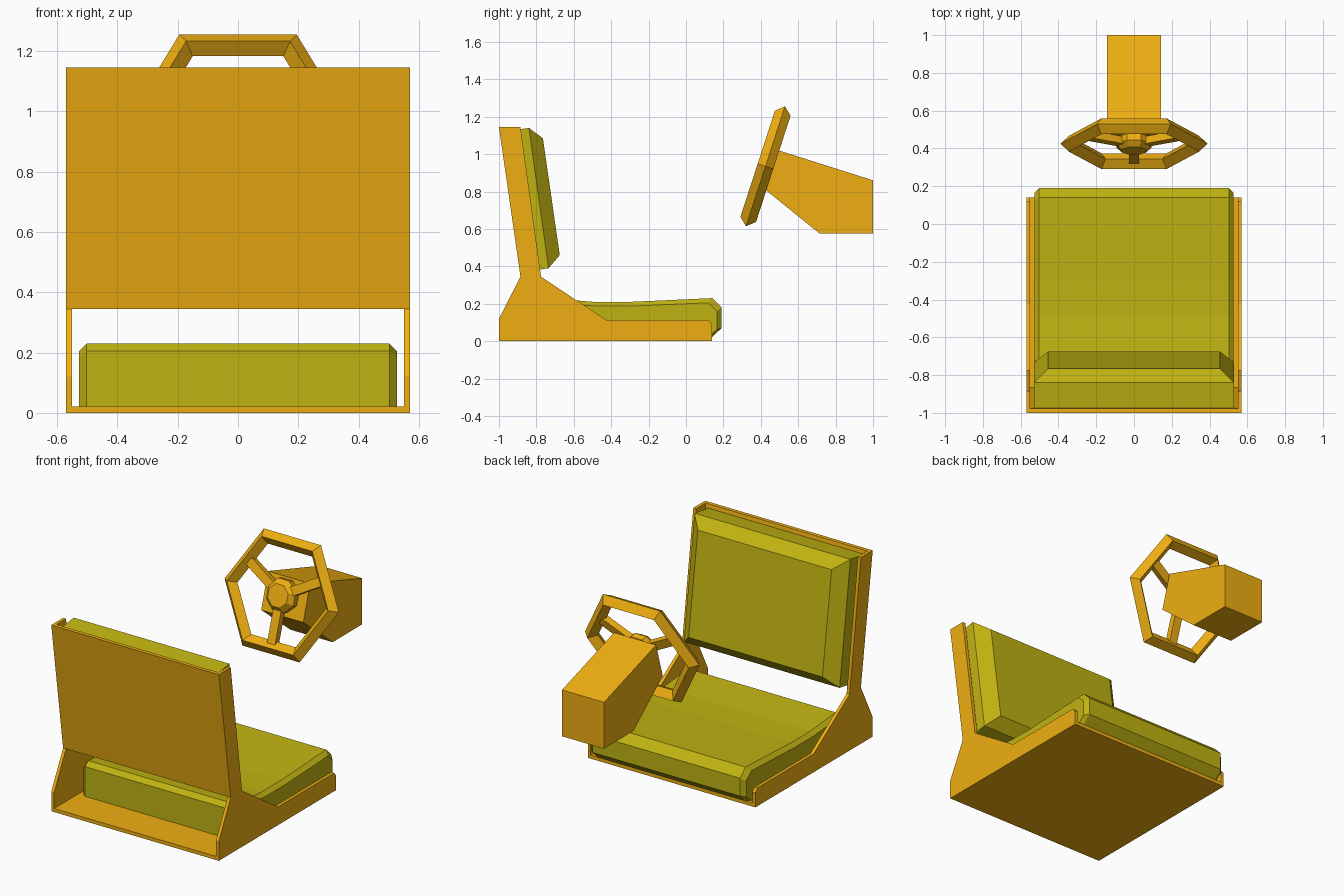
import bpy, bmesh
from math import radians, cos, sin
from mathutils import Matrix

if "Cube" in bpy.data.objects:
    bpy.data.objects.remove(bpy.data.objects["Cube"])


def material(name, color):
    m = bpy.data.materials.new(name)
    m.diffuse_color = (*color, 1)
    m.use_nodes = True
    m.node_tree.nodes["Principled BSDF"].inputs["Base Color"].default_value = m.diffuse_color
    return m


ORANGE = material("orange_paint", (0.87, 0.43, 0.006))
OLIVE = material("olive_padding", (0.53, 0.45, 0.006))


def finish(name, bm, mat, matrix=None):
    bmesh.ops.recalc_face_normals(bm, faces=bm.faces)
    me = bpy.data.meshes.new(name)
    bm.to_mesh(me)
    bm.free()
    me.materials.append(mat)
    ob = bpy.data.objects.new(name, me)
    bpy.context.collection.objects.link(ob)
    if matrix is not None:
        ob.matrix_world = matrix
    return ob


def loft(name, rings, mat, matrix=None):
    """Skin a list of equal-length rings and cap both ends."""
    bm = bmesh.new()
    vs = [[bm.verts.new(p) for p in r] for r in rings]
    n = len(rings[0])
    for a, b in zip(vs, vs[1:]):
        for i in range(n):
            j = (i + 1) % n
            bm.faces.new((a[i], a[j], b[j], b[i]))
    bm.faces.new(vs[0])
    bm.faces.new(vs[-1])
    return finish(name, bm, mat, matrix)


def prism(name, profile, x0, x1, mat):
    """Extrude a (y, z) profile along x."""
    return loft(name, [[(x, y, z) for y, z in profile] for x in (x0, x1)], mat)


# Seat frame: two side panels, floor and back panel
side = [(-1, 0), (0.14, 0), (0.14, 0.09), (0.12, 0.112), (-0.425, 0.112),
        (-0.775, 0.345), (-0.885, 1.145), (-1, 1.145), (-0.885, 0.345), (-1, 0.12)]
prism("side_panel_right", side, 0.55, 0.57, ORANGE)
prism("side_panel_left", side, -0.57, -0.55, ORANGE)
prism("frame_floor", [(-1, 0), (0.14, 0), (0.14, 0.022), (-1, 0.022)], -0.55, 0.55, ORANGE)
prism("frame_back", [(-0.885, 0.345), (-1, 1.145), (-0.977, 1.145), (-0.862, 0.345)],
      -0.55, 0.55, ORANGE)

# Seat cushion: dished profile with bevelled ends
seat = [(0.14, 0.022), (0.19, 0.07), (0.19, 0.18), (0.14, 0.23), (-0.3, 0.21),
        (-0.49, 0.21), (-0.74, 0.23), (-0.77, 0.205), (-0.77, 0.022)]
inset = [(-0.29 + (y + 0.29) * 0.95, 0.022 + (z - 0.022) * 0.88) for y, z in seat]
loft("seat_cushion", [[(x, y, z) for y, z in p] for x, p in
                      ((-0.527, inset), (-0.502, seat), (0.502, seat), (0.527, inset))], OLIVE)

# Backrest cushion: leaning slab with bevelled front
slab = [(0.53, (-0.866, 0.37), (-0.976, 1.12)),
        (0.53, (-0.735, 0.39), (-0.84, 1.14)),
        (0.455, (-0.675, 0.46), (-0.765, 1.085))]
loft("backrest_cushion", [[(-x, *lo), (x, *lo), (x, *hi), (-x, *hi)] for x, lo, hi in slab], OLIVE)

# Steering column housing
prism("steering_column", [(1, 0.575), (1, 0.86), (0.495, 1.02), (0.43, 0.805), (0.715, 0.575)],
      -0.143, 0.143, ORANGE)

# Six-sided steering wheel rim with diamond section
tilt = Matrix.Translation((0, 0.425, 0.935)) @ Matrix.Rotation(radians(72), 4, 'X')
bpy.ops.mesh.primitive_torus_add(major_segments=6, minor_segments=4,
                                 major_radius=0.345, minor_radius=0.044)
rim = bpy.context.object
rim.name = "wheel_rim"
rim.data.materials.append(ORANGE)
for p in rim.data.polygons:
    p.use_smooth = False
rim.matrix_world = tilt

# Hub tapering towards the driver
loft("wheel_hub", [[(r * cos(radians(45 * i + 22.5)), r * sin(radians(45 * i + 22.5)), h)
                    for i in range(8)]
                   for r, h in ((0.06, -0.05), (0.1, -0.025), (0.1, 0.01), (0.07, 0.04))],
     ORANGE, tilt)

# Three spokes
for k, angle in enumerate((30, 150, 270)):
    bar = [[(r, y, h) for y, h in ((-0.027, -0.02), (0.027, -0.02), (0.027, 0.02), (-0.027, 0.02))]
           for r in (0.06, 0.295)]
    loft(f"wheel_spoke_{k + 1}", bar, ORANGE, tilt @ Matrix.Rotation(radians(angle), 4, 'Z'))
